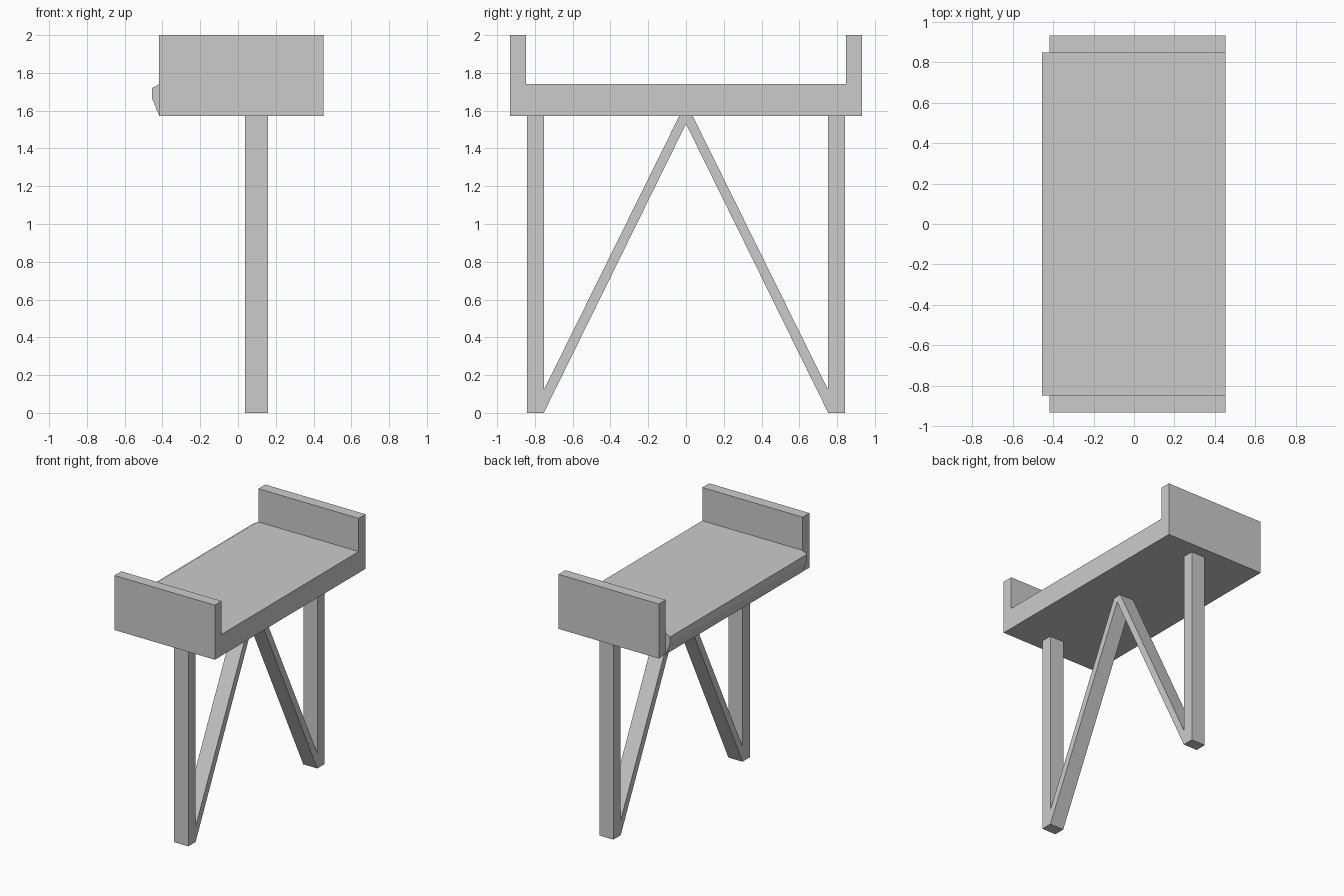
import bpy, bmesh
from mathutils import Vector

if "Cube" in bpy.data.objects:
    bpy.data.objects.remove(bpy.data.objects["Cube"])


def extrude(name, points, direction):
    """Solid made by extruding a flat outline of 3D points."""
    bm = bmesh.new()
    face = bm.faces.new([bm.verts.new(p) for p in points])
    new = bmesh.ops.extrude_face_region(bm, geom=[face])["geom"]
    verts = [v for v in new if isinstance(v, bmesh.types.BMVert)]
    bmesh.ops.translate(bm, verts=verts, vec=Vector(direction))
    bmesh.ops.recalc_face_normals(bm, faces=bm.faces)
    mesh = bpy.data.meshes.new(name)
    bm.to_mesh(mesh)
    bm.free()
    obj = bpy.data.objects.new(name, mesh)
    bpy.context.collection.objects.link(obj)
    return obj


def side_part(name, yz, x0, x1):
    return extrude(name, [(x0, y, z) for y, z in yz], (x1 - x0, 0, 0))


OUT, INN = 0.932, 0.847      # end panel outer and inner faces
BOTTOM, SEAT, TOP = 1.573, 1.74, 2.0
BACK, FRONT = -0.417, 0.452

# Seat with raised end panels
side_part("seat", [(-OUT, BOTTOM), (OUT, BOTTOM), (OUT, TOP), (INN, TOP),
                   (INN, SEAT), (-INN, SEAT), (-INN, TOP), (-OUT, TOP)],
          BACK, FRONT)

# Bevelled lip along one long edge of the seat
lip = [(BACK, BOTTOM), (BACK, SEAT), (-0.455, 1.72), (-0.455, 1.665)]
extrude("seat_lip", [(x, -INN, z) for x, z in lip], (0, 2 * INN, 0))

# Upright legs and the braces meeting under the middle of the seat
X0, X1 = 0.038, 0.16
for label, s in (("left", -1), ("right", 1)):
    leg = [(0.843, 0), (0.843, BOTTOM), (0.753, BOTTOM), (0.753, 0)]
    brace = [(0.753, 0), (0.753, 0.12), (0.035, BOTTOM), (0, BOTTOM), (0, 1.53)]
    side_part(label + "_leg", [(s * y, z) for y, z in leg], X0, X1)
    side_part(label + "_brace", [(s * y, z) for y, z in brace], X0, X1)
